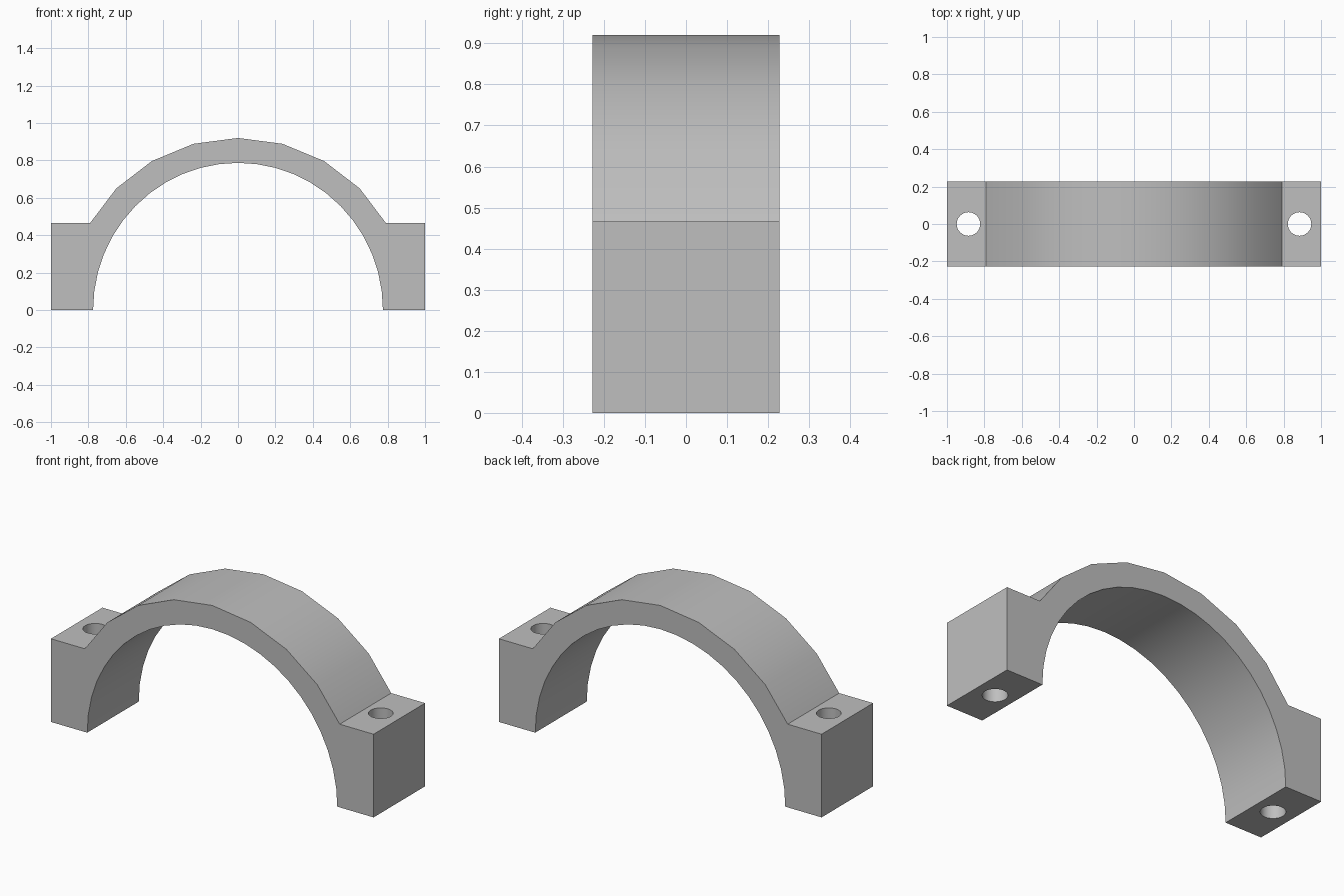
import bpy, bmesh, math

cube = bpy.data.objects.get("Cube")
if cube:
    bpy.data.objects.remove(cube, do_unlink=True)

HALF_DEPTH = 0.228
FOOT_TOP = 0.466
OUTER_R = 0.92
BORE_X, BORE_Z = 0.775, 0.787

grey = bpy.data.materials.new("plain grey")
grey.use_nodes = True
colour = (0.52, 0.52, 0.52, 1)
grey.diffuse_color = colour
grey.node_tree.nodes["Principled BSDF"].inputs["Base Color"].default_value = colour


def arc(rx, rz, start, end, steps):
    """Points on an elliptical arc, angles measured from +x in degrees."""
    angles = [math.radians(start + (end - start) * i / steps) for i in range(steps + 1)]
    return [(rx * math.cos(a), rz * math.sin(a)) for a in angles]


# Clamp outline: bore, left foot, faceted crown, right foot
bore = arc(BORE_X, BORE_Z, 180, 0, 24)
crown = arc(OUTER_R, OUTER_R, 45, 135, 6)
shoulder = 0.79
outline = (bore + [(1, 0), (1, FOOT_TOP), (shoulder, FOOT_TOP)] + crown
           + [(-shoulder, FOOT_TOP), (-1, FOOT_TOP), (-1, 0)])

bm = bmesh.new()
face = bm.faces.new([bm.verts.new((x, -HALF_DEPTH, z)) for x, z in outline])
extruded = bmesh.ops.extrude_face_region(bm, geom=[face])["geom"]
bmesh.ops.translate(bm, vec=(0, 2 * HALF_DEPTH, 0),
                    verts=[v for v in extruded if isinstance(v, bmesh.types.BMVert)])
bmesh.ops.recalc_face_normals(bm, faces=bm.faces)
mesh = bpy.data.meshes.new("clamp_half")
bm.to_mesh(mesh)
bm.free()
clamp = bpy.data.objects.new("clamp_half", mesh)
bpy.context.collection.objects.link(clamp)
mesh.materials.append(grey)

# Bolt holes through both feet
for side, x in (("left", 0.885), ("right", -0.885)):
    bpy.ops.mesh.primitive_cylinder_add(vertices=32, radius=0.063, depth=1,
                                        location=(x, 0, FOOT_TOP / 2))
    cutter = bpy.context.object
    cutter.name = side + "_bolt_hole_cutter"
    cutter.data.materials.append(grey)
    cutter.hide_render = True
    cutter.hide_set(True)
    cut = clamp.modifiers.new(side + " bolt hole", "BOOLEAN")
    cut.operation = "DIFFERENCE"
    cut.solver = "EXACT"
    cut.object = cutter

# Bake the holes, drop the cutters, then smooth the curved walls
bpy.ops.object.select_all(action="DESELECT")
clamp.select_set(True)
bpy.context.view_layer.objects.active = clamp
for cut in list(clamp.modifiers):
    cutter = cut.object
    bpy.ops.object.modifier_apply(modifier=cut.name)
    bpy.data.objects.remove(cutter, do_unlink=True)
bpy.ops.object.shade_smooth_by_angle(angle=math.radians(30))
